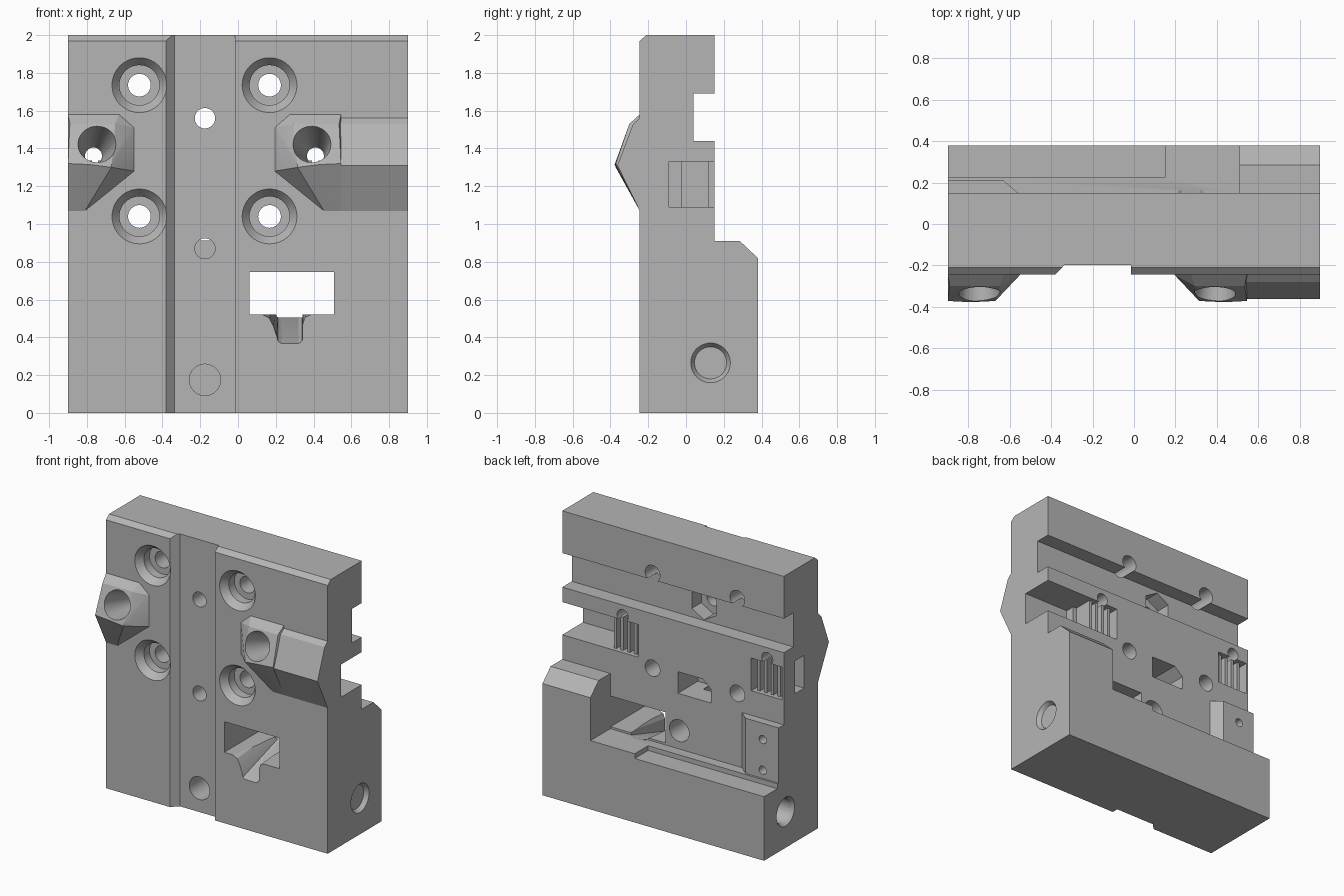
import bpy, bmesh, math
from mathutils import Vector

if "Cube" in bpy.data.objects:
    bpy.data.objects.remove(bpy.data.objects["Cube"])

grey = bpy.data.materials.new("machined grey")
grey.diffuse_color = (0.46, 0.46, 0.46, 1)
grey.use_nodes = True
grey.node_tree.nodes["Principled BSDF"].inputs["Base Color"].default_value = grey.diffuse_color


def finish(name, bm):
    bmesh.ops.recalc_face_normals(bm, faces=bm.faces[:])
    me = bpy.data.meshes.new(name)
    bm.to_mesh(me)
    bm.free()
    me.materials.append(grey)
    ob = bpy.data.objects.new(name, me)
    bpy.context.collection.objects.link(ob)
    return ob


def prism(name, pts, axis, a, b):
    """Extrude a 2D outline along an axis: X takes (y,z), Y takes (x,z), Z takes (x,y)."""
    put = {'X': lambda p, t: (t, p[0], p[1]),
           'Y': lambda p, t: (p[0], t, p[1]),
           'Z': lambda p, t: (p[0], p[1], t)}[axis]
    bm = bmesh.new()
    lo = [bm.verts.new(put(p, a)) for p in pts]
    hi = [bm.verts.new(put(p, b)) for p in pts]
    bm.faces.new(lo)
    bm.faces.new(hi)
    n = len(pts)
    for i in range(n):
        j = (i + 1) % n
        bm.faces.new((lo[i], lo[j], hi[j], hi[i]))
    return finish(name, bm)


def box(name, x0, x1, y0, y1, z0, z1):
    return prism(name, [(x0, y0), (x1, y0), (x1, y1), (x0, y1)], 'Z', z0, z1)


def cone(name, p0, p1, r0, r1, seg=40):
    p0, p1 = Vector(p0), Vector(p1)
    d = p1 - p0
    bm = bmesh.new()
    bmesh.ops.create_cone(bm, cap_ends=True, segments=seg, radius1=r0, radius2=r1, depth=d.length)
    m = d.to_track_quat('Z', 'Y').to_matrix().to_4x4()
    m.translation = (p0 + p1) / 2
    bmesh.ops.transform(bm, matrix=m, verts=bm.verts)
    return finish(name, bm)


def hull(name, pts):
    bm = bmesh.new()
    for p in pts:
        bm.verts.new(p)
    bmesh.ops.convex_hull(bm, input=bm.verts[:])
    bmesh.ops.dissolve_limit(bm, angle_limit=0.02, verts=bm.verts[:], edges=bm.edges[:])
    return finish(name, bm)


def combine(target, other, op='DIFFERENCE'):
    other.hide_render = True
    mod = target.modifiers.new("cut", 'BOOLEAN')
    mod.operation, mod.solver, mod.object = op, 'EXACT', other
    bpy.context.view_layer.objects.active = target
    bpy.ops.object.modifier_apply(modifier=mod.name)
    bpy.data.objects.remove(other, do_unlink=True)


F = -0.245                              # front plane
MID = -0.1775                           # plane the bosses and screws mirror about
def mir(x):
    return 2 * MID - x

# Main plate from its side profile
plate = prism("main_plate", [
    (F, 0), (0.38, 0), (0.38, 0.82), (0.285, 0.91), (0.15, 0.91), (0.15, 1.44),
    (0.04, 1.44), (0.04, 1.69), (0.15, 1.69), (0.15, 2), (-0.21, 2), (F, 1.97)], 'X', -0.9, 0.9)

# Rear recess leaving the tall right block, thin left pad and lower bar
combine(plate, prism("recess", [(0.51, 0.6), (0.51, 0.15), (-0.56, 0.15), (-0.63, 0.21),
                                (-1, 0.21), (-1, 0.6)], 'Z', 0.505, 1.0))
combine(plate, box("ledge", -1, 0.15, 0.225, 0.6, 0.47, 0.7))

# Front guide groove with one sloped wall
combine(plate, prism("groove", [(-0.425, -0.29), (-0.335, -0.197), (-0.015, -0.197),
                                (-0.015, -0.29)], 'Z', -0.1, 2.1))

# Angled nozzle bosses, mirrored, and the rib running to the right edge
base = [(-0.9, 1.58), (-0.63, 1.58), (-0.55, 1.51), (-0.55, 1.28), (-0.81, 1.07), (-0.9, 1.07)]
crown = [(-0.89, -0.30, 1.53), (-0.65, -0.30, 1.53), (-0.9, -0.372, 1.32),
         (-0.79, -0.378, 1.315), (-0.67, -0.372, 1.30)]
combine(plate, prism("rib", [(-0.15, 1.56), (F, 1.56), (-0.28, 1.53), (-0.363, 1.31),
                             (F, 1.07), (-0.15, 1.07)], 'X', 0.5, 0.9), 'UNION')
for flip in (lambda x: x, mir):
    pts = [(flip(x), y, z) for x, z in base for y in (F, -0.17)]
    pts += [(flip(x), y, z) for x, y, z in crown]
    combine(plate, hull("boss", pts), 'UNION')

# Rear pockets for the ribbed inserts
combine(plate, box("pocket_right_deep", 0.53, 1.0, -0.09, 0.3, 1.09, 1.33))
combine(plate, box("pocket_right", 0.28, 0.55, -0.02, 0.3, 1.09, 1.33))
combine(plate, box("pocket_left", -0.885, -0.635, -0.02, 0.3, 1.09, 1.33))
combine(plate, box("side_slot", -1, -0.80, -0.085, 0.02, 1.09, 1.33))

# Tapered nozzle bores through both bosses
for flip in (lambda x: x, mir):
    combine(plate, cone("bore", (flip(-0.742), -0.40, 1.44), (flip(-0.765), -0.08, 1.355), 0.115, 0.045))
    combine(plate, cone("bore_exit", (flip(-0.765), -0.2, 1.36), (flip(-0.765), 0.3, 1.36), 0.045, 0.045))

# Four countersunk screw holes
for x in (-0.522, 0.167):
    for z in (1.04, 1.735):
        combine(plate, cone("sink", (x, F - 0.01, z), (x, -0.195, z), 0.153, 0.106))
        combine(plate, cone("counterbore", (x, -0.22, z), (x, -0.13, z), 0.106, 0.106))
        combine(plate, cone("shank", (x, -0.2, z), (x, 0.3, z), 0.06, 0.06))

# Holes along the groove and their rear nut pockets
combine(plate, cone("hole_top", (-0.175, -0.4, 1.56), (-0.175, 0.3, 1.56), 0.054, 0.054))
combine(plate, cone("nut_top", (-0.175, -0.07, 1.56), (-0.175, 0.06, 1.56), 0.115, 0.115, 6))
combine(plate, cone("hole_mid", (-0.175, -0.4, 0.87), (-0.175, 0.0, 0.87), 0.054, 0.054))
combine(plate, prism("nut_mid", [(-0.04, 0.912), (-0.04, 1.07), (-0.24, 1.07), (-0.31, 1.01),
                                 (-0.31, 0.912)], 'Y', -0.08, 0.3))
combine(plate, cone("hole_low", (-0.175, -0.4, 0.175), (-0.175, 0.0, 0.175), 0.083, 0.083))
combine(plate, cone("rear_blind", (-0.05, -0.08, 0.64), (-0.05, 0.3, 0.64), 0.08, 0.08))
for z in (0.565, 0.79):
    combine(plate, cone("pad_hole", (-0.77, 0.08, z), (-0.77, 0.3, z), 0.03, 0.03, 24))

# Cross bore with widened mouths
combine(plate, cone("cross_bore", (-1, 0.13, 0.265), (1, 0.13, 0.265), 0.06, 0.06))
for s in (-1, 1):
    combine(plate, cone("mouth", (s, 0.13, 0.265), (s * 0.7, 0.13, 0.265), 0.09, 0.09))
    combine(plate, cone("mouth_edge", (s * 0.915, 0.13, 0.265), (s * 0.87, 0.13, 0.265), 0.115, 0.085))

# Window with a sloped chute below it
combine(plate, box("window", 0.06, 0.507, -0.4, 0.3, 0.52, 0.745))
chute = prism("chute", [(0.13, 0.56), (0.13, 0.518), (0.165, 0.50), (0.185, 0.46), (0.205, 0.40),
                        (0.212, 0.37), (0.23, 0.358), (0.32, 0.358), (0.34, 0.375), (0.343, 0.47),
                        (0.355, 0.505), (0.385, 0.518), (0.385, 0.56)], 'Y', -0.27, 0.2)
for v in chute.data.vertices:
    if v.co.y > 0:
        v.co.z = 0.56 - (0.56 - v.co.z) * 0.22
combine(plate, chute)

# Vertical fins standing in the rear pockets
fins = []
for x0 in (0.28, -0.885):
    for i in range(4):
        x = x0 + 0.035 + i * 0.055
        fins.append(box("pocket_fin", x, x + 0.022, -0.03, 0.12, 1.08, 1.335))

for ob in [plate] + fins:
    bpy.ops.object.select_all(action='DESELECT')
    ob.select_set(True)
    bpy.context.view_layer.objects.active = ob
    bpy.ops.object.shade_smooth_by_angle(angle=math.radians(20))
